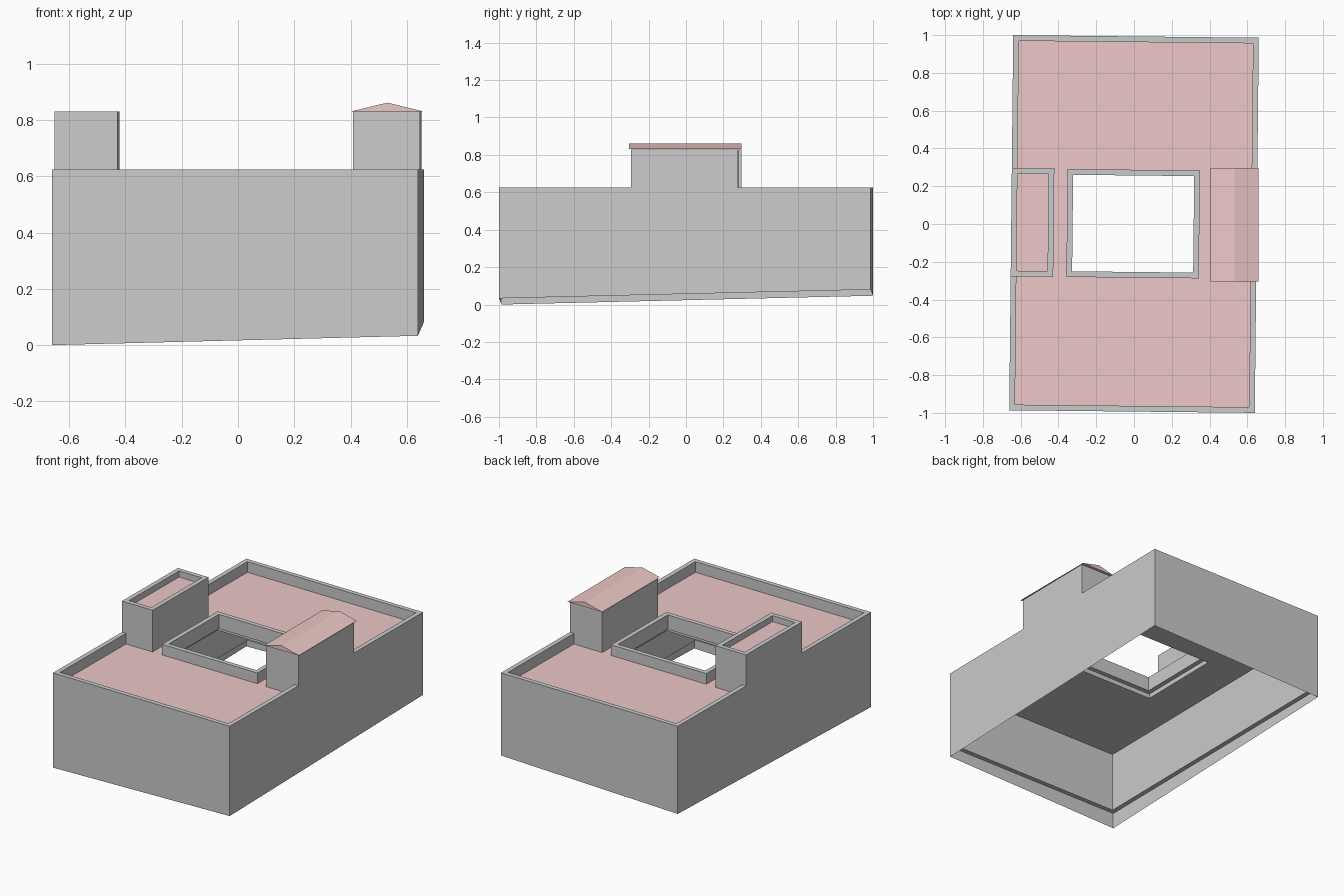
import bpy, bmesh, math
from mathutils import Matrix

if "Cube" in bpy.data.objects:
    bpy.data.objects.remove(bpy.data.objects["Cube"])

TILT = Matrix.Rotation(-0.0106, 4, 'Z')   # whole plan is turned slightly
T = 0.03                                  # parapet thickness

red = bpy.data.materials.new("roof_red")
red.diffuse_color = (0.84, 0.58, 0.57, 1)
red.use_nodes = True
red.node_tree.nodes["Principled BSDF"].inputs["Base Color"].default_value = red.diffuse_color


def inset(r, d=T):
    return (r[0] + d, r[1] - d, r[2] + d, r[3] - d)


def loops(name, rings, mat=None, cap=False, turn=True):
    """Bridge rectangles (x0, x1, y0, y1) placed at z (one value or one per corner)."""
    bm = bmesh.new()
    prev = None
    for (x0, x1, y0, y1), z in rings:
        zs = z if isinstance(z, tuple) else (z,) * 4
        pts = ((x0, y0), (x1, y0), (x1, y1), (x0, y1))
        cur = [bm.verts.new((x, y, h)) for (x, y), h in zip(pts, zs)]
        if prev:
            for i in range(4):
                j = (i + 1) % 4
                bm.faces.new((prev[i], prev[j], cur[j], cur[i]))
        prev = cur
    if cap:
        bm.faces.new(prev)
    return finish(name, bm, mat, turn)


def finish(name, bm, mat=None, turn=True):
    if turn:
        bm.transform(TILT)
    me = bpy.data.meshes.new(name)
    bm.to_mesh(me)
    bm.free()
    ob = bpy.data.objects.new(name, me)
    bpy.context.collection.objects.link(ob)
    if mat:
        me.materials.append(mat)
    return ob


main = (-0.65, 0.65, -0.993, 0.993)
court = (-0.355, 0.346, -0.284, 0.287)
left = (-0.65, -0.425, -0.284, 0.291)
right = (0.412, 0.65, -0.288, 0.285)
TOP, DECK, UNDER, TOWER = 0.625, 0.555, 0.5, 0.83

# Outer walls: sloping foot, parapet, inner face and ledge near the foot
loops("outer_walls", [(main, (0, 0.033, 0.08, 0.047)), (main, TOP),
                      (inset(main), TOP), (inset(main), 0.105), (main, 0.105)])

# Main roof with courtyard opening, and the slab below it
loops("main_roof", [(inset(main), DECK), (court, DECK)], red)
loops("roof_slab", [(court, 0.53), (court, UNDER), (inset(main), UNDER)])

# Courtyard rim
loops("courtyard_rim", [(court, 0.53), (court, TOP), (inset(court), TOP),
                        (inset(court), 0.53), (court, 0.53)])

# Left tower with parapet and sunken roof
loops("left_tower", [(left, DECK), (left, TOWER), (inset(left), TOWER),
                     (inset(left), 0.79)])
loops("left_tower_roof", [(inset(left), 0.785), (inset(left), 0.79)], red, cap=True)

# Right tower with low gabled roof
loops("right_tower", [(right, DECK), (right, TOWER)], cap=True)
bm = bmesh.new()
ends = [[bm.verts.new((x, y, z)) for x, z in ((0.404, 0.831), (0.658, 0.831), (0.531, 0.862))]
        for y in (-0.304, 0.296)]
bm.faces.new(ends[0])
bm.faces.new(ends[1][::-1])
for i in range(3):
    j = (i + 1) % 3
    bm.faces.new((ends[0][j], ends[0][i], ends[1][i], ends[1][j]))
bmesh.ops.recalc_face_normals(bm, faces=bm.faces)
finish("gabled_roof", bm, red, turn=False)
